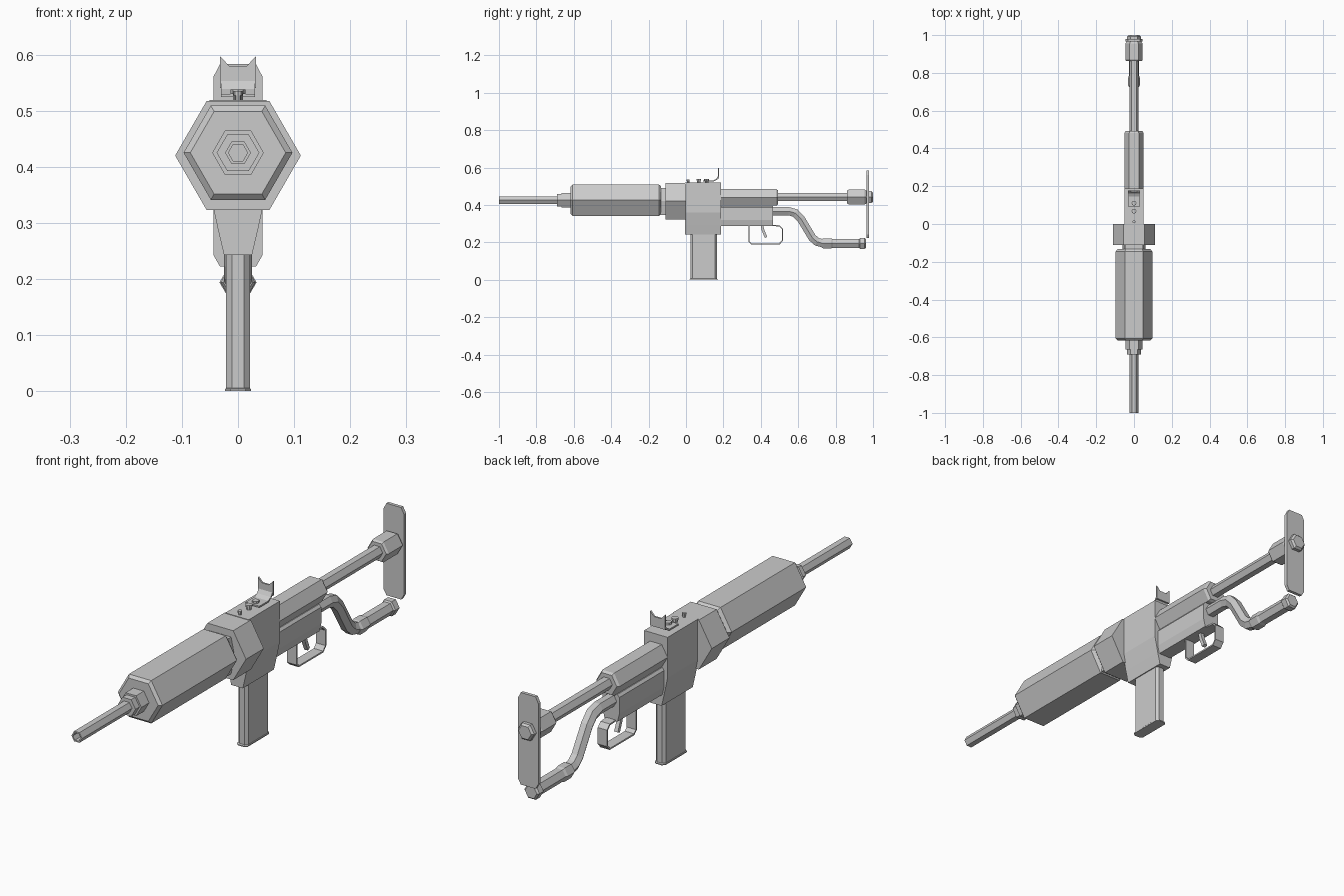
import bpy, bmesh, math
from mathutils import Vector

if "Cube" in bpy.data.objects:
    bpy.data.objects.remove(bpy.data.objects["Cube"])


def finish(name, bm):
    bmesh.ops.recalc_face_normals(bm, faces=bm.faces)
    me = bpy.data.meshes.new(name)
    bm.to_mesh(me)
    bm.free()
    ob = bpy.data.objects.new(name, me)
    bpy.context.collection.objects.link(ob)
    return ob


def loft(name, rings, cap=True):
    """Skin a list of equally sized point rings."""
    bm = bmesh.new()
    vs = [[bm.verts.new(p) for p in r] for r in rings]
    n = len(rings[0])
    for a, b in zip(vs, vs[1:]):
        for i in range(n):
            j = (i + 1) % n
            bm.faces.new((a[i], a[j], b[j], b[i]))
    if cap:
        bm.faces.new(vs[0])
        bm.faces.new(vs[-1])
    return finish(name, bm)


def hexes(name, z, prof):
    """Hexagonal turning along y from (y, radius) pairs, points left and right."""
    ang = [math.radians(60 * i) for i in range(6)]
    return loft(name, [[(r * math.cos(a), y, z + r * math.sin(a)) for a in ang] for y, r in prof])


def prism_y(name, pts, y0, y1):
    return loft(name, [[(x, y, z) for x, z in pts] for y in (y0, y1)])


def mirrored(half):
    return half + [(-x, z) for x, z in reversed(half)]


def path_x(pts, offset):
    """Ring of y,z path offsets with mitred corners."""
    out = []
    P = [Vector(p) for p in pts]
    for i, p in enumerate(P):
        d0 = (p - P[max(i - 1, 0)]).normalized() if i else (P[1] - p).normalized()
        d1 = (P[i + 1] - p).normalized() if i < len(P) - 1 else d0
        t = (d0 + d1).normalized()
        nrm = Vector((-t.y, t.x)) / max(0.5, t.dot(d0))
        out.append(p + nrm * offset)
    return out


def strip(name, pts, thick, half_w):
    """Flat bent strip swept along a y,z path."""
    a, b = path_x(pts, thick / 2), path_x(pts, -thick / 2)
    return loft(name, [[(-half_w, *p), (half_w, *p), (half_w, *q), (-half_w, *q)]
                       for p, q in zip(a, b)])


def bent_hex(name, pts, r):
    """Hexagonal tube swept along a y,z path."""
    cols = []
    for i in range(6):
        a = math.radians(60 * i)
        cols.append([(r * math.cos(a), *p) for p in path_x(pts, r * math.sin(a))])
    return loft(name, list(zip(*cols)))


def knob(name, y, z0, z1, r, n=8):
    ring = lambda z, k: [(k * math.cos(2 * math.pi * i / n), y + k * math.sin(2 * math.pi * i / n), z)
                         for i in range(n)]
    return loft(name, [ring(z0, r), ring(z1, r)])


# Barrel with hollow muzzle, stepped collars and big shroud
hexes("barrel", 0.425, [(-0.90, 0.017), (-1.0, 0.017), (-1.0, 0.023), (-0.65, 0.023)])
hexes("barrel_collar", 0.425, [(-0.69, 0.038), (-0.665, 0.038), (-0.665, 0.046), (-0.61, 0.046)])
hexes("barrel_shroud", 0.425, [(-0.617, 0.085), (-0.607, 0.097), (-0.145, 0.097), (-0.133, 0.086)])
prism_y("shroud_neck", mirrored([(0.047, 0.49), (0.062, 0.42), (0.047, 0.345)]), -0.14, -0.10)

# Receiver
hexes("receiver_front", 0.42, [(-0.11, 0.112), (0.0, 0.112)])
prism_y("receiver", mirrored([(0.051, 0.519), (0.051, 0.36), (0.036, 0.29), (0.025, 0.243)]),
        -0.006, 0.187)
prism_y("trigger_housing", mirrored([(0.028, 0.395), (0.036, 0.385), (0.036, 0.32), (0.028, 0.288)]),
        0.18, 0.465)

# Magazine with chamfered corners and a base lip
def octo(hx, y0, y1, z, cx=0.01, cy=0.01):
    return [(-hx + cx, y0, z), (hx - cx, y0, z), (hx, y0 + cy, z), (hx, y1 - cy, z),
            (hx - cx, y1, z), (-hx + cx, y1, z), (-hx, y1 - cy, z), (-hx, y0 + cy, z)]

loft("magazine", [octo(0.023, 0.018, 0.17, 0.0), octo(0.023, 0.018, 0.17, 0.004),
                  octo(0.021, 0.024, 0.165, 0.006), octo(0.021, 0.024, 0.165, 0.26)])

# Stock tube, rod, end collar, butt plate and bolt
hexes("stock_tube", 0.44, [(0.18, 0.051), (0.482, 0.051), (0.492, 0.044)])
hexes("stock_rod", 0.442, [(0.48, 0.025), (0.88, 0.025)])
hexes("stock_collar", 0.442, [(0.862, 0.040), (0.870, 0.046), (0.955, 0.046), (0.968, 0.036)])
prism_y("butt_plate", mirrored([(0.032, 0.583), (0.044, 0.56), (0.044, 0.243), (0.032, 0.222)]),
        0.966, 0.979)
hexes("butt_bolt", 0.442, [(0.975, 0.036), (0.992, 0.036), (1.0, 0.028)])

# Bent rear grip with ringed handle
bent_hex("grip_tube", [(0.46, 0.366), (0.55, 0.366), (0.585, 0.356), (0.615, 0.325),
                       (0.675, 0.225), (0.70, 0.203), (0.735, 0.194), (0.95, 0.194)], 0.025)
hexes("grip_handle", 0.194, [(0.725, 0.026), (0.735, 0.031), (0.775, 0.031), (0.785, 0.027),
                             (0.925, 0.027), (0.93, 0.033), (0.955, 0.033), (0.962, 0.026)])

# Trigger and guard
strip("trigger_guard", [(0.336, 0.292), (0.336, 0.205), (0.35, 0.192), (0.50, 0.192),
                        (0.516, 0.21), (0.516, 0.272), (0.50, 0.288), (0.46, 0.29)], 0.006, 0.02)
strip("trigger", [(0.405, 0.295), (0.412, 0.265), (0.428, 0.226)], 0.014, 0.008)

# Rear sight: bent foot and notched upright plate
strip("sight_foot", [(0.09, 0.527), (0.145, 0.527), (0.163, 0.536), (0.173, 0.552)], 0.006, 0.03)
prism_y("sight_plate", mirrored([(0.015, 0.579), (0.032, 0.597), (0.032, 0.54)]), 0.170, 0.177)

# Top screws
for i, (y, top, r) in enumerate([(0.012, 0.535, 0.008), (0.068, 0.538, 0.013), (0.11, 0.538, 0.013)]):
    knob(f"top_screw_{i + 1}", y, 0.515, top - 0.006, r * 0.7)
    knob(f"top_screw_head_{i + 1}", y, top - 0.008, top, r)
